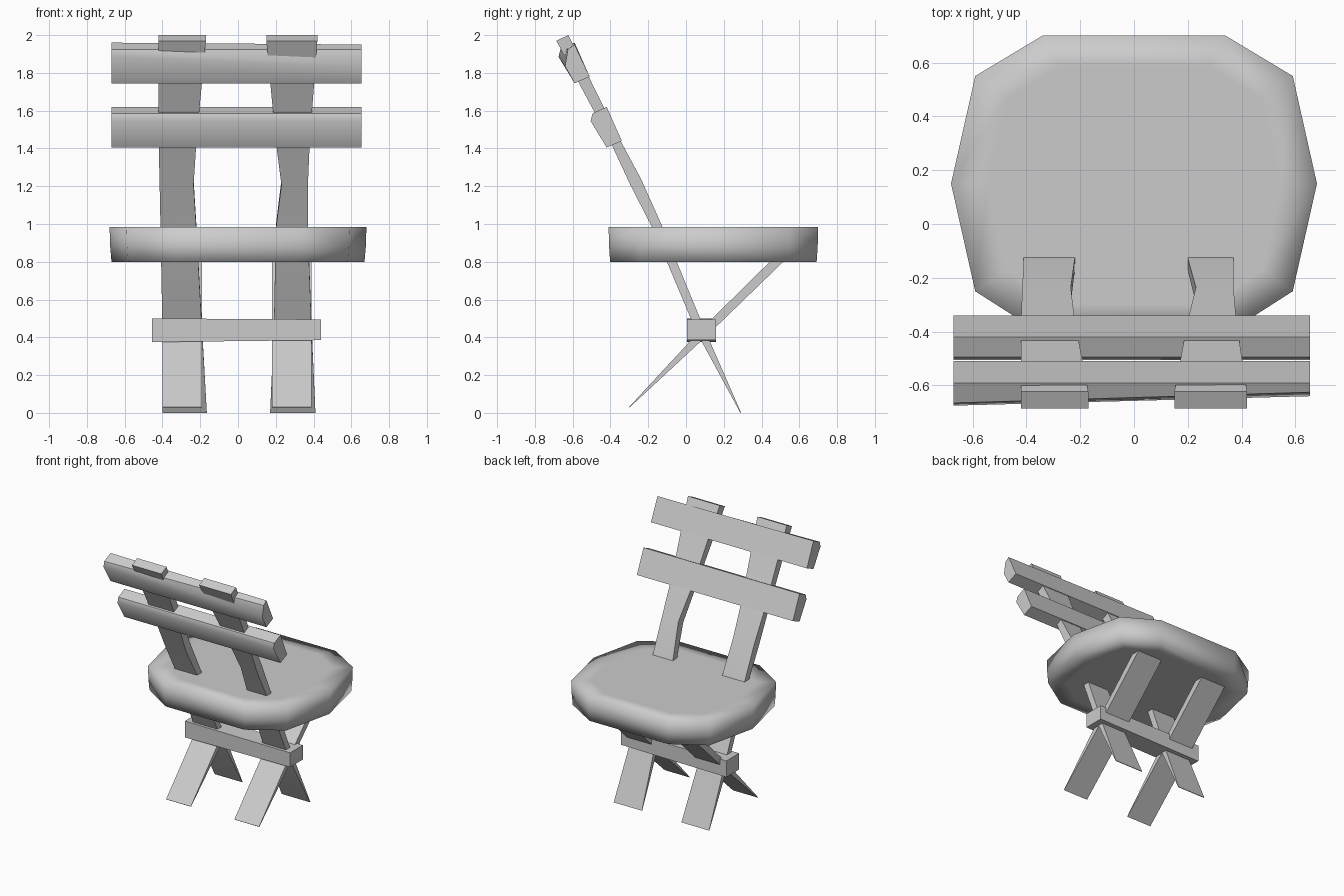
import bpy, bmesh, math

cube = bpy.data.objects.get("Cube")
if cube:
    bpy.data.objects.remove(cube)

grey = bpy.data.materials.new("plain_grey")
grey.use_nodes = True
colour = (0.6, 0.6, 0.6, 1)
grey.diffuse_color = colour
grey.node_tree.nodes["Principled BSDF"].inputs["Base Color"].default_value = colour


def loft(name, rings, angle):
    """Skin a list of equal-length point rings and close both ends."""
    bm = bmesh.new()
    loops = [[bm.verts.new(p) for p in ring] for ring in rings]
    n = len(loops[0])
    for a, b in zip(loops, loops[1:]):
        for i in range(n):
            j = (i + 1) % n
            bm.faces.new((a[i], a[j], b[j], b[i]))
    bm.faces.new(loops[0])
    bm.faces.new(loops[-1])
    bmesh.ops.recalc_face_normals(bm, faces=bm.faces)
    mesh = bpy.data.meshes.new(name)
    bm.to_mesh(mesh)
    bm.free()
    obj = bpy.data.objects.new(name, mesh)
    bpy.context.collection.objects.link(obj)
    mesh.materials.append(grey)
    bpy.ops.object.select_all(action="DESELECT")
    obj.select_set(True)
    bpy.context.view_layer.objects.active = obj
    bpy.ops.object.shade_smooth_by_angle(angle=math.radians(angle))
    return obj


def plank(name, stations):
    """Leaning plank; stations are (y, z, left x, right x, thickness)."""
    rings = []
    y0, z0 = stations[0][:2]
    y1, z1 = stations[-1][:2]
    length = math.hypot(y1 - y0, z1 - z0)
    ny, nz = (z1 - z0) / length, (y0 - y1) / length
    for y, z, xa, xb, t in stations:
        dy, dz = ny * t / 2, nz * t / 2
        rings.append([(xa, y - dy, z - dz), (xb, y - dy, z - dz),
                      (xb, y + dy, z + dz), (xa, y + dy, z + dz)])
    return loft(name, rings, 50)


def bar(name, section_a, section_b, xa, xb):
    """Crosswise bar between two (y, z) end sections."""
    return loft(name, [[(xa, y, z) for y, z in section_a],
                       [(xb, y, z) for y, z in section_b]], 50)


# Seat: ten-sided slab with a softened rim
half = [(0.34, 0.70), (0.59, 0.55), (0.68, 0.15), (0.59, -0.25), (0.34, -0.41)]
outline = half + [(-x, y) for x, y in reversed(half)]


def seat_ring(scale, z):
    return [(x * scale, 0.145 + (y - 0.145) * scale, z) for x, y in outline]


loft("seat", [seat_ring(0.8, 0.80), seat_ring(0.985, 0.80), seat_ring(0.995, 0.88),
              seat_ring(1, 0.985), seat_ring(0.8, 0.985)], 100)

# Long posts running from the floor up through the seat to the backrest
plank("right_post", [(0.29, 0.0, -0.40, -0.165, 0.004), (0.075, 0.44, -0.40, -0.19, 0.045),
                     (-0.15, 0.98, -0.41, -0.22, 0.05), (-0.265, 1.22, -0.415, -0.235, 0.065),
                     (-0.38, 1.45, -0.42, -0.22, 0.05), (-0.655, 1.985, -0.42, -0.17, 0.07)])
plank("left_post", [(0.29, 0.0, 0.17, 0.41, 0.004), (0.075, 0.44, 0.19, 0.39, 0.045),
                    (-0.15, 0.98, 0.20, 0.37, 0.05), (-0.265, 1.22, 0.23, 0.37, 0.065),
                    (-0.38, 1.45, 0.20, 0.38, 0.05), (-0.655, 1.985, 0.15, 0.42, 0.07)])

# Short legs crossing the posts
for name, xa, xb in (("right_cross_leg", -0.40, -0.19), ("left_cross_leg", 0.18, 0.39)):
    plank(name, [(-0.30, 0.03, xa, xb, 0.004), (0.09, 0.42, xa, xb, 0.045),
                 (0.51, 0.83, xa, xb, 0.05)])

# Stretcher where the legs cross
bar("stretcher", [(0.005, 0.375), (0.16, 0.375), (0.16, 0.50), (0.005, 0.50)],
    [(0.005, 0.385), (0.16, 0.385), (0.16, 0.495), (0.005, 0.495)], -0.455, 0.44)

# Backrest slats, the same leaning section at two heights
lean = [(0.0, 0.0), (0.08, 0.035), (0.0, 0.215), (-0.075, 0.18), (-0.085, 0.14)]
worn = [(0.0, 0.0), (0.08, 0.035), (0.0, 0.205), (-0.035, 0.18), (-0.05, 0.09)]
for name, y, z, end in (("lower_slat", -0.42, 1.405, lean), ("upper_slat", -0.59, 1.745, worn)):
    bar(name, [(y + a, z + b) for a, b in lean], [(y + a, z + b) for a, b in end], -0.67, 0.655)
